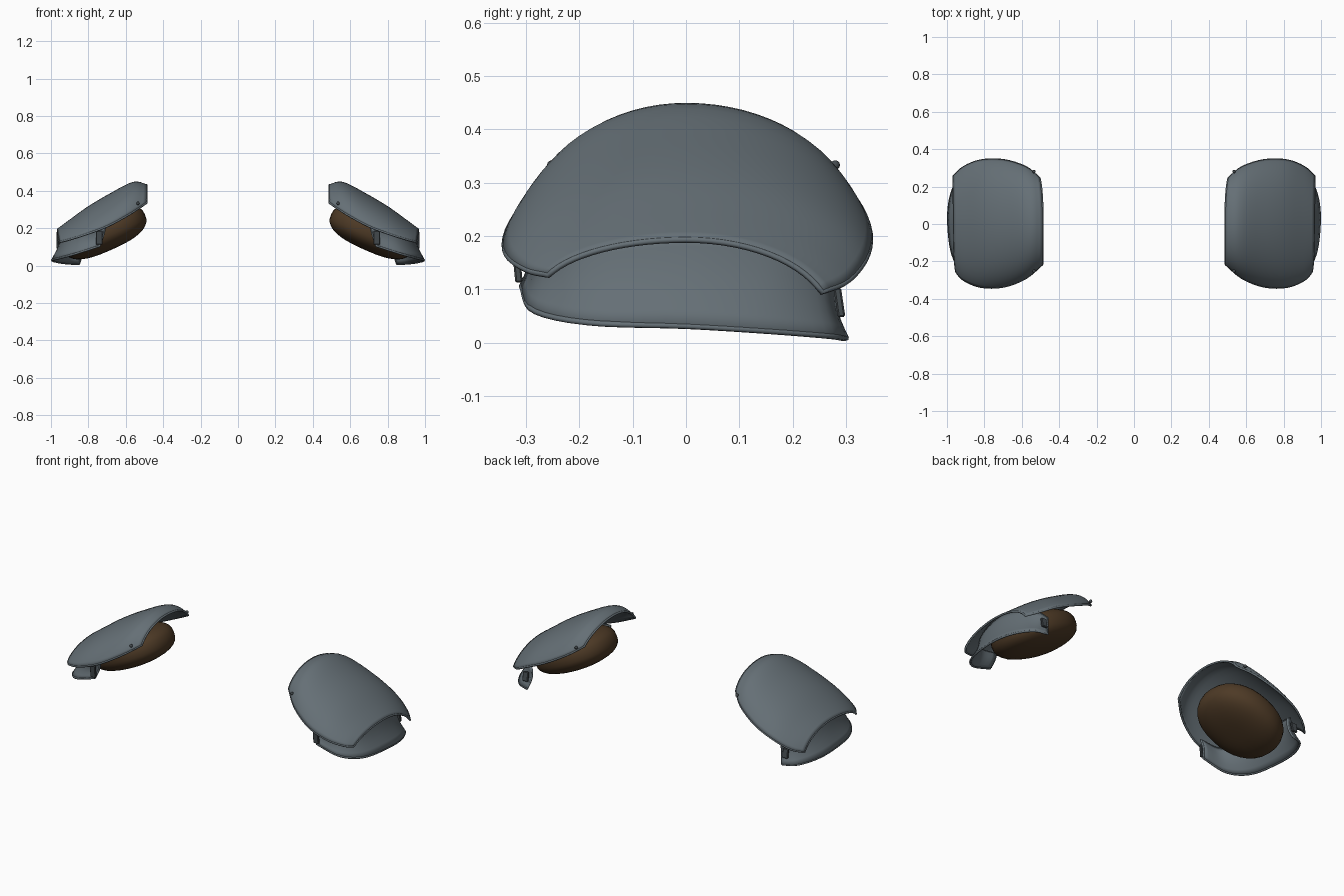
import bpy, bmesh, math
from mathutils import Vector, Matrix

cube = bpy.data.objects.get("Cube")
if cube:
    bpy.data.objects.remove(cube, do_unlink=True)


def material(name, rgb):
    m = bpy.data.materials.new(name)
    m.use_nodes = True
    m.diffuse_color = (*rgb, 1)
    node = next(n for n in m.node_tree.nodes if n.type == 'BSDF_PRINCIPLED')
    node.inputs["Base Color"].default_value = (*rgb, 1)
    node.inputs["Roughness"].default_value = 0.6
    return m


STEEL = material("steel grey", (0.13, 0.16, 0.18))
DARK = material("dark steel", (0.06, 0.072, 0.08))
LEATHER = material("brown leather", (0.075, 0.042, 0.019))


def add_object(name, data, mat, thickness=0):
    """Link an object, mirrored to the other shoulder."""
    ob = bpy.data.objects.new(name, data)
    bpy.context.scene.collection.objects.link(ob)
    data.materials.append(mat)
    if thickness:
        mod = ob.modifiers.new("thickness", 'SOLIDIFY')
        mod.thickness = thickness
        mod.offset = 0
    ob.modifiers.new("other_side", 'MIRROR').use_mirror_merge = False
    return ob


def finish(name, bm, mat, thickness=0, smooth=True):
    bmesh.ops.recalc_face_normals(bm, faces=bm.faces)
    for f in bm.faces:
        f.smooth = smooth
    me = bpy.data.meshes.new(name)
    bm.to_mesh(me)
    bm.free()
    return add_object(name, me, mat, thickness)


def spline(points, u):
    """Smooth curve through the points, u from 0 to 1."""
    pts = [Vector(p) for p in points]
    n = len(pts) - 1
    i = min(int(u * n), n - 1)
    t = u * n - i
    p1, p2 = pts[i], pts[i + 1]
    p0 = pts[i - 1] if i > 0 else 2 * p1 - p2
    p3 = pts[i + 2] if i + 2 <= n else 2 * p2 - p1
    return 0.5 * (2 * p1 + (p2 - p0) * t + (2 * p0 - 5 * p1 + 4 * p2 - p3) * t * t
                  + (3 * p1 - p0 - 3 * p2 + p3) * t ** 3)


def sheet(name, surface, nu, nv):
    """A thin steel plate with a rolled rim all round."""
    bm = bmesh.new()
    rows = [[bm.verts.new(surface(i / nu, j / nv)) for j in range(nv + 1)]
            for i in range(nu + 1)]
    for a, b in zip(rows, rows[1:]):
        for j in range(nv):
            bm.faces.new((a[j], a[j + 1], b[j + 1], b[j]))
    edge = (rows[0] + [r[-1] for r in rows[1:-1]] + rows[-1][::-1]
            + [r[0] for r in rows[-2:0:-1]])
    edge = [v.co.copy() for v in edge]
    finish(name, bm, STEEL, 0.01)
    cu = bpy.data.curves.new(name + "_rim", 'CURVE')
    cu.dimensions = '3D'
    cu.bevel_depth = 0.006
    cu.bevel_resolution = 1
    sp = cu.splines.new('POLY')
    sp.points.add(len(edge) - 1)
    for p, co in zip(sp.points, edge):
        p.co = (*co, 1)
    sp.use_cyclic_u = True
    add_object(name + "_rim", cu, STEEL)


# Upper plate: crest line and the two side rims, from neck to arm
CREST = [(.488, 0, .43), (.56, 0, .443), (.68, 0, .383),
         (.80, 0, .312), (.90, 0, .24), (.963, 0, .193)]
FRONT = [(.49, -.215, .335), (.58, -.29, .275), (.70, -.335, .21),
         (.82, -.336, .165), (.91, -.30, .137), (.95, -.258, .127)]
BACK = [(.505, .245, .335), (.58, .305, .285), (.70, .342, .22),
        (.82, .34, .165), (.91, .305, .117), (.966, .255, .095)]
ARCH = math.radians(70)


def upper_surface(u, v):
    s = 2 * v - 1
    c = spline(CREST, u)
    r = spline(FRONT if s < 0 else BACK, u)
    a = abs(s) * ARCH
    drop = (1 - math.cos(a)) / (1 - math.cos(ARCH))
    return Vector((c.x + (r.x - c.x) * s * s,
                   r.y * math.sin(a) / math.sin(ARCH),
                   c.z + (r.z - c.z) * drop))


sheet("upper_plate", upper_surface, 20, 28)

# Lower plate: flared band from front to back around the arm
BAND_TOP = [(.71, -.295, .20), (.83, -.275, .18), (.905, -.17, .19),
            (.93, 0, .21), (.91, .16, .19), (.87, .25, .15), (.83, .278, .12)]
BAND_LOW = [(.74, -.308, .105), (.88, -.285, .06), (.965, -.18, .037),
            (.993, 0, .031), (.98, .15, .022), (.925, .265, .013), (.85, .30, .008)]


def band_surface(u, v):
    p = spline(BAND_TOP, u).lerp(spline(BAND_LOW, u), v)
    bow = 0.012 * math.sin(math.pi * v)          # slight concave flare
    out = Vector((p.x - .70, p.y, 0)).normalized()
    return p - out * bow


sheet("lower_plate", band_surface, 28, 6)


# Leather pad: squarish cushion tilted along the plate
def power(value, e):
    return math.copysign(abs(value) ** e, value)


bm = bmesh.new()
bmesh.ops.create_uvsphere(bm, u_segments=32, v_segments=18, radius=1)
for v in bm.verts:
    lon = math.atan2(v.co.y, v.co.x)
    lat = math.asin(max(-1, min(1, v.co.z)))
    ring = power(math.cos(lat), 0.75)
    v.co = (.238 * ring * power(math.cos(lon), 0.9),
            .215 * ring * power(math.sin(lon), 0.9),
            .1 * power(math.sin(lat), 0.8))
bm.transform(Matrix.Translation((.715, .025, .177)) @ Matrix.Rotation(math.radians(24), 4, 'Y'))
finish("shoulder_pad", bm, LEATHER)


# Strap buckles at the ends of the band
def buckle(name, center, size, tilt):
    bm = bmesh.new()
    bmesh.ops.create_cube(bm, size=1)
    bm.transform(Matrix.Translation(center) @ Matrix.Rotation(tilt, 4, 'X')
                 @ Matrix.Diagonal((*size, 1)))
    bmesh.ops.bevel(bm, geom=bm.edges[:], offset=0.003, segments=1, affect='EDGES')
    finish(name, bm, DARK, smooth=False)


buckle("front_buckle", (.742, -.317, .15), (.035, .014, .075), 0.1)
buckle("back_buckle", (.865, .288, .075), (.035, .014, .055), 0.15)

# Rivets near the neck end of the upper plate
for name, spot in (("front_rivet", (.535, -.252, .333)), ("back_rivet", (.535, .28, .333))):
    bm = bmesh.new()
    bmesh.ops.create_uvsphere(bm, u_segments=10, v_segments=6, radius=0.009)
    bm.transform(Matrix.Translation(spot))
    finish(name, bm, DARK)
